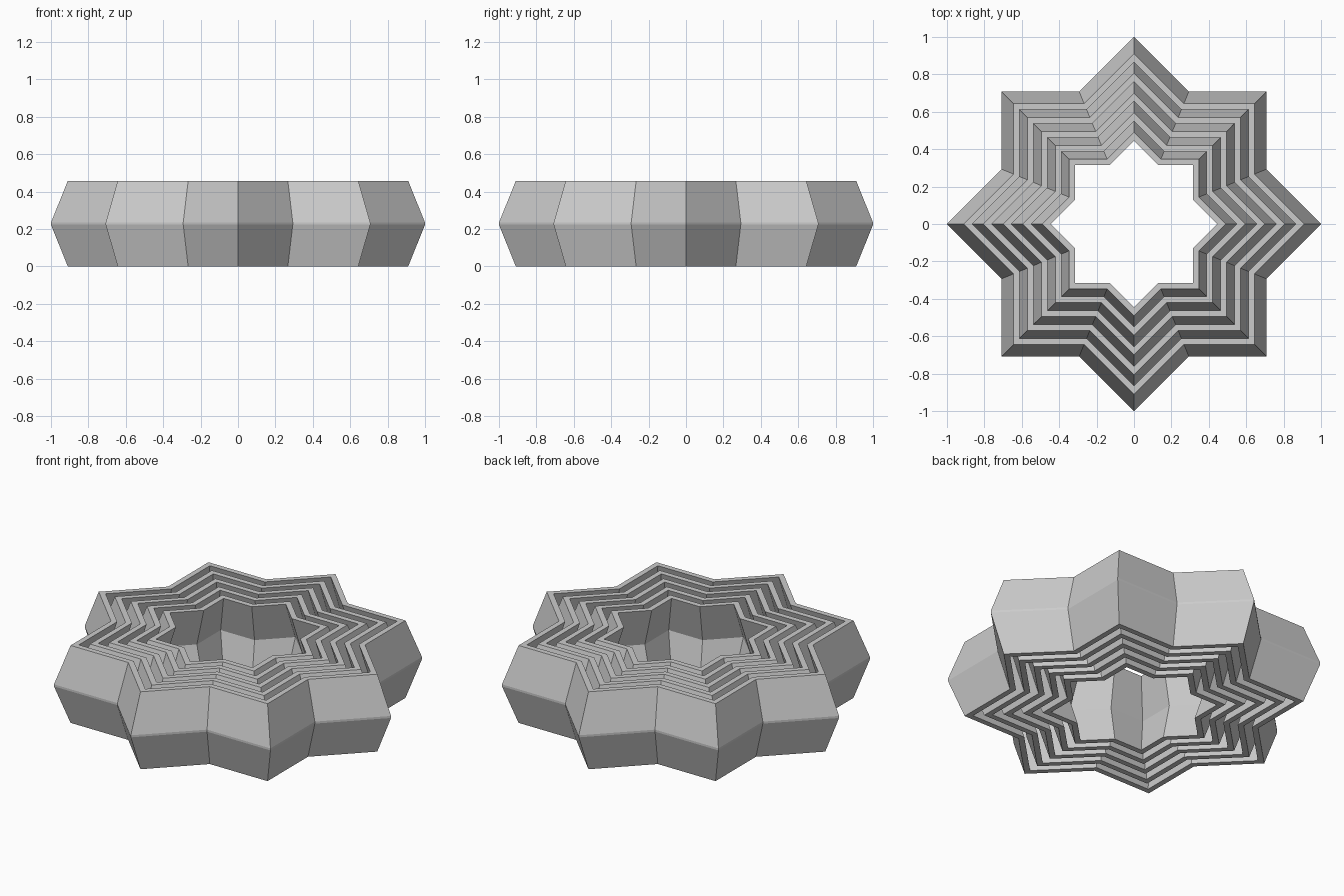
import bpy
import bmesh
from math import cos, sin, pi

old = bpy.data.objects.get("Cube")
if old:
    bpy.data.objects.remove(old, do_unlink=True)

HEIGHT = 0.457
BULGE = 0.09        # how far the waist sticks out past the rims
WALL = 0.045        # wall thickness measured at the star points
STEP = 0.105        # spacing between nested rings
RINGS = 5
VALLEY = cos(pi / 4) / cos(pi / 8)   # inner corner radius of an eight-pointed star

grey = bpy.data.materials.new("plain grey")
grey.use_nodes = True
grey.diffuse_color = (0.6, 0.6, 0.6, 1)
grey.node_tree.nodes["Principled BSDF"].inputs["Base Color"].default_value = (0.6, 0.6, 0.6, 1)


def star_loop(bm, radius, z):
    """Sixteen corners of an eight-pointed star."""
    loop = []
    for i in range(16):
        r = radius * (VALLEY if i % 2 else 1)
        a = i * pi / 8
        loop.append(bm.verts.new((r * cos(a), r * sin(a), z)))
    return loop


def star_ring(name, radius):
    """Closed star-shaped band with an outward-folded wall."""
    mid, band = HEIGHT / 2, 0.006
    rim = radius - BULGE
    profile = [(rim, 0), (radius, mid - band), (radius, mid + band), (rim, HEIGHT),
               (rim - WALL, HEIGHT), (radius - WALL, mid), (rim - WALL, 0)]
    bm = bmesh.new()
    loops = [star_loop(bm, r, z) for r, z in profile]
    for k, low in enumerate(loops):
        high = loops[(k + 1) % len(loops)]
        for i in range(16):
            j = (i + 1) % 16
            bm.faces.new((low[i], low[j], high[j], high[i]))
    bmesh.ops.recalc_face_normals(bm, faces=bm.faces)
    mesh = bpy.data.meshes.new(name)
    bm.to_mesh(mesh)
    bm.free()
    mesh.materials.append(grey)
    obj = bpy.data.objects.new(name, mesh)
    bpy.context.collection.objects.link(obj)


# Nested rings, from the outside in
for n in range(RINGS):
    star_ring(f"star_ring_{n + 1}", 1 - n * STEP)
